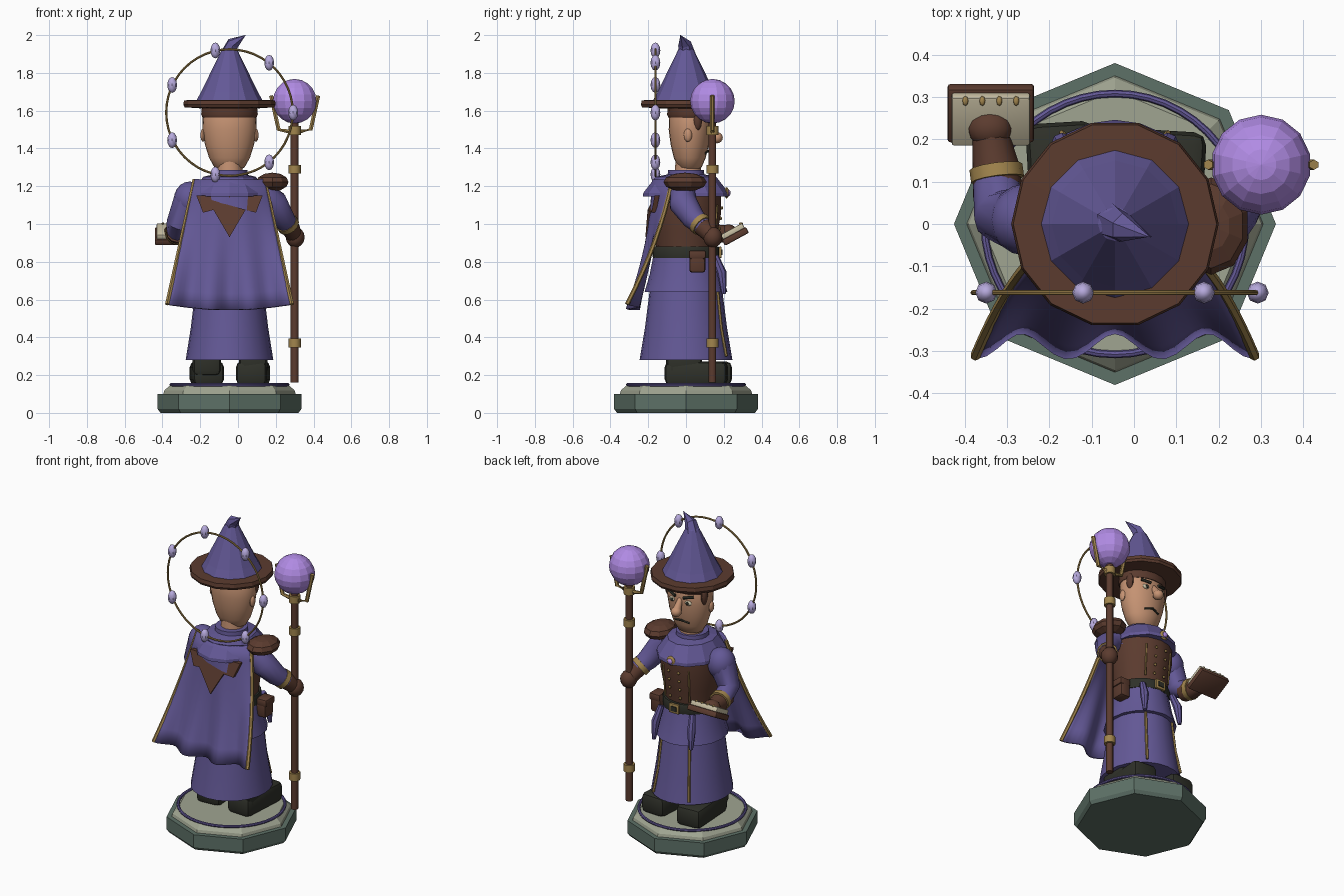
import bpy, bmesh, math
from mathutils import Vector, Matrix

if "Cube" in bpy.data.objects:
    bpy.data.objects.remove(bpy.data.objects["Cube"])

CX = -0.045          # body axis
STAFF = (0.3, 0.14)  # staff axis


def material(name, *rgb):
    m = bpy.data.materials.new(name)
    m.use_nodes = True
    m.diffuse_color = (*rgb, 1)
    m.node_tree.nodes["Principled BSDF"].inputs["Base Color"].default_value = (*rgb, 1)
    return m


PURPLE = material("purple cloth", .125, .098, .305)
ORB = material("violet crystal", .44, .26, .78)
GEM = material("lavender gem", .47, .4, .72)
LEATHER = material("brown leather", .105, .044, .028)
GOLD = material("old gold", .36, .235, .075)
SKIN = material("skin", .56, .29, .17)
STONE = material("green stone", .11, .165, .135)
SLAB = material("pale stone", .35, .375, .285)
DARK = material("dark leather", .028, .03, .022)
PAGE = material("parchment", .6, .54, .38)


def finish(name, bm, mat, smooth=True):
    bmesh.ops.recalc_face_normals(bm, faces=bm.faces)
    me = bpy.data.meshes.new(name)
    bm.to_mesh(me)
    bm.free()
    me.materials.append(mat)
    ob = bpy.data.objects.new(name, me)
    bpy.context.collection.objects.link(ob)
    if smooth:
        bpy.ops.object.select_all(action='DESELECT')
        ob.select_set(True)
        bpy.context.view_layer.objects.active = ob
        bpy.ops.object.shade_smooth_by_angle(angle=math.radians(40))
    return ob


def skin_rings(bm, rings, caps=True):
    n = len(rings[0])
    for a, b in zip(rings, rings[1:]):
        for i in range(n):
            bm.faces.new((a[i], a[(i + 1) % n], b[(i + 1) % n], b[i]))
    if caps:
        bm.faces.new(rings[0])
        bm.faces.new(rings[-1])


def lathe(name, profile, mat, n=24, c=(CX, 0), sx=1, sy=1, smooth=True, caps=True):
    bm = bmesh.new()
    rings = [[bm.verts.new((c[0] + r * sx * math.cos(math.tau * i / n),
                            c[1] + r * sy * math.sin(math.tau * i / n), z))
              for i in range(n)] for r, z in profile]
    skin_rings(bm, rings, caps)
    return finish(name, bm, mat, smooth)


def tube(name, path, radii, mat, n=10, smooth=True):
    bm = bmesh.new()
    pts = [Vector(p) for p in path]
    rings = []
    for i, p in enumerate(pts):
        t = (pts[min(i + 1, len(pts) - 1)] - pts[max(i - 1, 0)]).normalized()
        u = t.cross(Vector((1, 0, 0)) if abs(t.x) < .8 else Vector((0, 0, 1))).normalized()
        v = t.cross(u)
        r = radii[i] if isinstance(radii, (list, tuple)) else radii
        rings.append([bm.verts.new(p + r * (u * math.cos(math.tau * k / n) + v * math.sin(math.tau * k / n)))
                      for k in range(n)])
    skin_rings(bm, rings)
    return finish(name, bm, mat, smooth)


def ball(name, loc, size, mat, n=16, m=10, smooth=True):
    bm = bmesh.new()
    bmesh.ops.create_uvsphere(bm, u_segments=n, v_segments=m, radius=1,
                              matrix=Matrix.Translation(loc) @ Matrix.Diagonal((*size, 1)))
    return finish(name, bm, mat, smooth)


def box(name, loc, size, mat, bevel=0, rot=(0, 0, 0)):
    bm = bmesh.new()
    bmesh.ops.create_cube(bm, size=1, matrix=Matrix.Diagonal((*size, 1)))
    if bevel:
        bmesh.ops.bevel(bm, geom=bm.edges[:], offset=bevel, segments=2, profile=.5, affect='EDGES')
    ob = finish(name, bm, mat)
    ob.location, ob.rotation_euler = loc, rot
    return ob


def ring(name, c, big, small, mat, upright=False, n=48):
    bm = bmesh.new()
    rings = []
    for i in range(n):
        a = math.tau * i / n
        row = []
        for k in range(8):
            b = math.tau * k / 8
            r, h = big + small * math.cos(b), small * math.sin(b)
            p = (r * math.cos(a), h, r * math.sin(a)) if upright else (r * math.cos(a), r * math.sin(a), h)
            row.append(bm.verts.new(Vector(c) + Vector(p)))
        rings.append(row)
    skin_rings(bm, rings + rings[:1], False)
    return finish(name, bm, mat)


# Pedestal
lathe("plinth", [(.365, 0), (.38, .02), (.38, .1)], STONE, 8, smooth=False)
lathe("plinth_top", [(.35, .1), (.345, .118), (.315, .147)], SLAB, 8, smooth=False)
ring("rune_ring", (CX, 0, .15), .308, .009, PURPLE)

# Boots
for name, x, y, turn in (("boot_a", -.165, .075, .06), ("boot_b", .08, .055, -.06)):
    box(name, (x, y, .21), (.165, .33, .125), DARK, .03, (0, 0, turn))
    box(name + "_shaft", (x, -.01, .27), (.15, .19, .15), DARK, .03)

# Robe, tunic, vest and belt
lathe("robe_skirt", [(.232, .28), (.205, .45), (.18, .66)], PURPLE, 24, sy=1.06)
lathe("tunic_skirt", [(.205, .64), (.18, .73), (.162, .83)], PURPLE, 16, sy=1.07)
lathe("torso", [(.15, .8), (.165, 1.0), (.185, 1.12), (.15, 1.2), (.09, 1.26)], PURPLE, 20, sy=.95)
lathe("vest", [(.155, .85), (.168, .96), (.186, 1.06), (.186, 1.145), (.16, 1.15)], LEATHER, 16, sy=1)
lathe("belt", [(.168, .82), (.17, .83), (.17, .87), (.166, .88)], DARK, 24, sy=1.04)
box("buckle", (CX, .181, .85), (.07, .015, .06), GOLD, .005)
box("buckle_center", (CX, .187, .85), (.038, .012, .03), DARK)
lathe("mantle", [(.228, 1.145), (.226, 1.165), (.16, 1.25), (.1, 1.262)], PURPLE, 12, sx=.87, smooth=False)
lathe("collar", [(.1, 1.23), (.095, 1.285), (.075, 1.285)], PURPLE, 16)

# Front ornaments, mirrored about the body axis
for s in (-1, 1):
    tube("robe_trim", [(CX + s * .125, .214, .3), (CX + s * .108, .187, .45), (CX + s * .098, .168, .64)],
         .008, GOLD, 6)
    tube("vest_seam", [(CX + s * .085, .15, .9), (CX + s * .09, .166, 1.1)], .005, GOLD, 6)
    for k in range(4):
        ball("vest_stud", (CX + s * .035, .172 + .006 * k, .92 + .055 * k), (.009, .007, .009), GOLD, 8, 6)
    tube("sash_tail", [(CX + s * .11, .155, .83), (CX + s * .125, .19, .74), (CX + s * .13, .2, .63)],
         [.018, .026, .012], PURPLE, 8)
ball("brooch", (CX, .215, 1.165), (.03, .012, .03), GOLD, 12, 8)
ball("brooch_gem", (CX, .226, 1.165), (.017, .01, .017), ORB, 10, 6)

# Hip pouch
box("pouch", (.145, .06, .8), (.07, .085, .115), LEATHER, .015)
box("pouch_flap", (.15, .06, .838), (.075, .09, .045), LEATHER, .01)

# Cape: a folded sheet with gold edges
NU, NV = 28, 8


def cape_point(u, v):
    w = .185 + .145 * v
    spine = -.172 - .035 * v - .075 * v * v
    fold = .03 * v * v * math.cos(u * math.pi * 3)
    y = spine + .1 * u * u * (1 - v) + fold
    return Vector((CX + u * w, y, 1.235 - .66 * v - .03 * v * (1 - u * u)))


bm = bmesh.new()
grid = [[bm.verts.new(cape_point(2 * i / NU - 1, j / NV)) for i in range(NU + 1)] for j in range(NV + 1)]
for j in range(NV):
    for i in range(NU):
        bm.faces.new((grid[j][i], grid[j][i + 1], grid[j + 1][i + 1], grid[j + 1][i]))
cape = finish("cape", bm, PURPLE)
solid = cape.modifiers.new("thickness", 'SOLIDIFY')
solid.thickness, solid.offset = .016, 0
for s in (-1, 1):
    tube("cape_trim", [cape_point(s, j / NV) for j in range(NV + 1)], .012, GOLD, 6)

# Pointed leather yoke over the cape
half = [(.175, 1.15), (.14, 1.06), (.085, 1.075)]
outline = half + [(0, .93)] + [(-x, z) for x, z in reversed(half)]
bm = bmesh.new()
face = bm.faces.new([bm.verts.new((CX + x, -.215 + 1.6 * x * x, z)) for x, z in outline])
back = bmesh.ops.extrude_face_region(bm, geom=[face])
bmesh.ops.translate(bm, vec=(0, .025, 0), verts=[v for v in back["geom"] if isinstance(v, bmesh.types.BMVert)])
finish("cape_yoke", bm, LEATHER, False)

# Book arm
ball("book_shoulder", (-.255, .01, 1.13), (.085, .085, .095), PURPLE)
tube("book_sleeve", [(-.26, .01, 1.13), (-.315, .02, 1.0), (-.325, .1, .95)], [.08, .065, .055], PURPLE, 12)
tube("book_gauntlet", [(-.322, .065, .96), (-.325, .13, .945), (-.34, .22, .95)], [.058, .056, .042], LEATHER, 12)
tube("book_cuff", [(-.322, .105, .955), (-.326, .135, .95)], .063, GOLD, 12)
ball("book_hand", (-.34, .225, .96), (.052, .045, .038), LEATHER, 12, 8)

# Open book, tilted up toward the far edge
TILT = .5
book = Matrix.Translation((-.338, .256, .945)) @ Matrix.Rotation(TILT, 4, 'X')
box("book_cover", book @ Vector((0, 0, -.012)), (.205, .145, .035), LEATHER, .008, (TILT, 0, 0))
box("book_pages", book @ Vector((0, 0, .018)), (.185, .13, .03), PAGE, .006, (TILT, 0, 0))
for k in range(4):
    ball("book_stud", book @ Vector((-.06 + .04 * k, .058, .034)), (.007, .012, .006), GOLD, 8, 6)

# Staff arm with shoulder guard
tube("staff_sleeve", [(.13, -.02, 1.16), (.19, -.015, 1.11), (.24, .04, 1.03), (.275, .09, .985)],
     [.07, .075, .062, .05], PURPLE, 12)
tube("staff_gauntlet", [(.255, .06, 1.01), (.28, .1, .975), (.3, .14, .93)], [.052, .05, .04], LEATHER, 12)
tube("staff_cuff", [(.256, .066, 1.008), (.27, .085, .99)], .06, GOLD, 12)
ball("staff_hand", (.303, .142, .93), (.05, .05, .055), LEATHER, 12, 8)
ball("shoulder_guard", (.182, -.005, 1.222), (.09, .115, .05), LEATHER, 10, 6, False)

# Staff
lathe("staff", [(.021, .16), (.021, 1.54)], LEATHER, 10, STAFF)
for z in (.37, 1.29, 1.495):
    lathe("staff_band", [(.033, z - .023), (.033, z + .023)], GOLD, 10, STAFF)
ball("staff_orb", (*STAFF, 1.65), (.118, .118, .118), ORB, 14, 10, False)
for s in (-1, 1):
    tube("orb_prong", [(STAFF[0] + s * x, STAFF[1], z) for x, z in ((.03, 1.49), (.085, 1.5), (.125, 1.68))],
         .012, GOLD, 6)

# Head
FY, FS = .02, .78
lathe("neck", [(.075, 1.2), (.065, 1.34)], SKIN, 16, (CX, .01))
lathe("head", [(.045, 1.282), (.08, 1.3), (.108, 1.35), (.13, 1.42), (.143, 1.5), (.14, 1.57), (.115, 1.63)],
      SKIN, 24, (CX, FY), sy=FS)
lathe("hair", [(.143, 1.565), (.15, 1.58), (.145, 1.625)], LEATHER, 16, (CX, FY), sy=.8)
tube("nose", [(CX, .115, 1.53), (CX, .145, 1.485), (CX, .16, 1.455)], [.014, .022, .03], SKIN, 10)
ball("nose_tip", (CX, .163, 1.457), (.032, .032, .03), SKIN, 12, 8)
tube("mouth", [(CX - .05, .1, 1.375), (CX, .116, 1.387), (CX + .05, .1, 1.375)], .007, DARK, 6)
for s in (-1, 1):
    ball("eye", (CX + s * .056, .121, 1.51), (.023, .011, .015), PAGE, 12, 8)
    ball("pupil", (CX + s * .054, .13, 1.51), (.01, .006, .011), DARK, 10, 6)
    tube("eyebrow", [(CX + s * .028, .133, 1.54), (CX + s * .085, .112, 1.552)], .009, DARK, 6)
    ball("ear", (CX + s * .14, .01, 1.47), (.014, .022, .035), SKIN, 10, 8)
    ball("sideburn", (CX + s * .125, .06, 1.55), (.02, .025, .055), LEATHER, 10, 8)

# Hat
lathe("hat_brim", [(.15, 1.612), (.238, 1.618), (.245, 1.632), (.24, 1.655), (.16, 1.656)], LEATHER, 14, smooth=False)
lathe("hat_cone", [(.176, 1.652), (.15, 1.7), (.04, 1.925), (.008, 1.945)], PURPLE, 12, smooth=False)
tube("hat_tip", [(CX - .005, .004, 1.9), (CX + .018, -.008, 1.955), (.04, -.03, 2.0)], [.045, .035, .002],
     PURPLE, 6, False)

# Floating halo of gems behind the head
ring("halo", (CX, -.162, 1.59), .335, .006, GOLD, True)
for k in range(7):
    a = math.tau * k / 7
    ball("halo_gem", (CX + .337 * math.cos(a), -.162, 1.59 + .337 * math.sin(a)), (.026, .026, .042), GEM, 8, 6)
